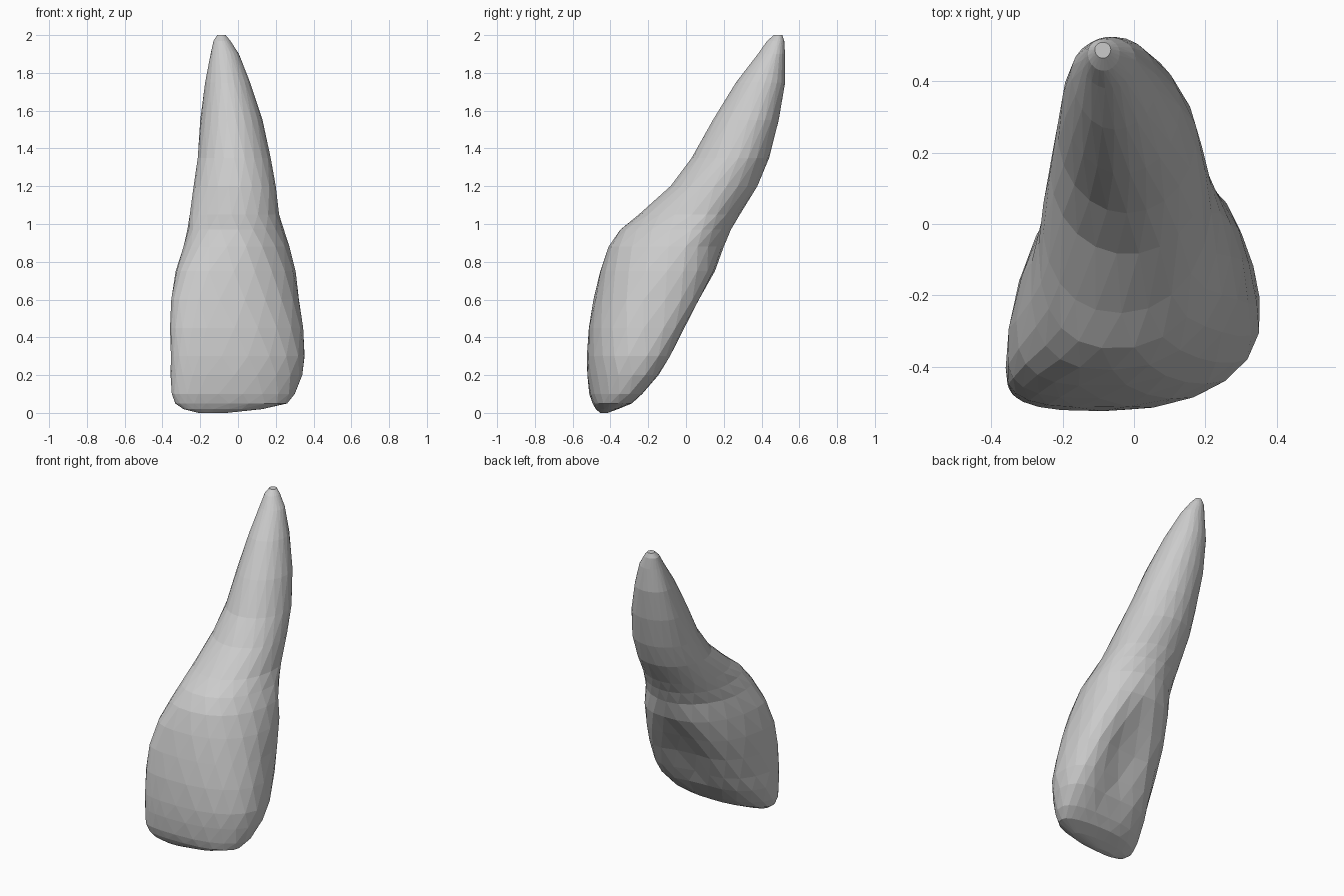
import bpy, bmesh, math

SIDES = 22

# Cross-sections: height, left x, right x, front y, back y, y of left edge, y of right edge
SECTIONS = [
    (0.00, -0.21, -0.06, -0.455, -0.415, -0.44, -0.43),
    (0.02, -0.29, 0.13, -0.477, -0.36, -0.435, -0.40),
    (0.05, -0.332, 0.26, -0.495, -0.285, -0.43, -0.36),
    (0.10, -0.352, 0.303, -0.512, -0.225, -0.43, -0.32),
    (0.20, -0.357, 0.34, -0.523, -0.14, -0.42, -0.28),
    (0.30, -0.357, 0.355, -0.525, -0.08, -0.42, -0.26),
    (0.45, -0.36, 0.345, -0.515, 0.00, -0.40, -0.22),
    (0.60, -0.355, 0.325, -0.49, 0.09, -0.36, -0.17),
    (0.75, -0.33, 0.305, -0.455, 0.17, -0.27, -0.10),
    (0.88, -0.29, 0.275, -0.41, 0.20, -0.15, -0.03),
    (0.97, -0.268, 0.243, -0.35, 0.24, -0.06, 0.03),
    (1.05, -0.257, 0.22, -0.25, 0.285, 0.02, 0.08),
    (1.20, -0.235, 0.20, -0.085, 0.38, 0.15, 0.15),
    (1.35, -0.215, 0.175, 0.03, 0.44, 0.26, 0.25),
    (1.55, -0.20, 0.13, 0.14, 0.492, 0.36, 0.33),
    (1.75, -0.175, 0.065, 0.265, 0.525, 0.43, 0.40),
    (1.90, -0.145, 0.005, 0.38, 0.525, 0.46, 0.46),
    (1.97, -0.13, -0.04, 0.43, 0.52, 0.48, 0.48),
    (2.00, -0.11, -0.065, 0.465, 0.51, 0.49, 0.49),
]


def section_point(row, angle):
    """Point on a rounded, skewed section; the crown is boxy and hollow at the back."""
    z, xl, xr, yf, yb, yl, yr = row
    c, s = math.cos(angle), math.sin(angle)
    crown = max(0.0, min(1.0, (1.15 - z) / 0.35))
    low = max(0.0, min(1.0, (0.5 - z) / 0.3))
    hollow = math.sin(math.pi * (z - 0.04) / 0.80) if 0.04 < z < 0.84 else 0.0
    front = s < 0
    if front:
        n = 2.0 + crown * (1.0 if c < 0 else 0.2)
        skew = -0.12 * crown
    else:
        n = 2.0 - 0.15 * crown + hollow * (0.2 if c < 0 else 0.8)
        n += 0.0 if c < 0 else 0.4 * low
        skew = 0.03 * crown
    a, b = abs(c) ** (2 / n), abs(s) ** (2 / n)
    mid = (xl + xr) / 2 + skew * (xr - xl)
    x_edge, y_edge = (xr, yr) if c > 0 else (xl, yl)
    y_far = yf if front else yb + 0.05 * hollow
    x = mid + (x_edge - mid) * a
    y = y_edge + (y_far - y_edge) * b
    if not front:
        y -= 0.10 * hollow * math.exp(-(a / 0.55) ** 2)
    return x, y, z


# Tooth: crown and root lofted as one closed body
bm = bmesh.new()
rings = []
for i, row in enumerate(SECTIONS):
    shift = 0.5 * (i % 2)
    rings.append([bm.verts.new(section_point(row, 2 * math.pi * (k + shift) / SIDES))
                  for k in range(SIDES)])

# Alternating triangles between the staggered rings
for i in range(len(rings) - 1):
    lo, hi = rings[i], rings[i + 1]
    for k in range(SIDES):
        j = (k + 1) % SIDES
        if i % 2 == 0:
            bm.faces.new((lo[k], lo[j], hi[k]))
            bm.faces.new((lo[j], hi[j], hi[k]))
        else:
            bm.faces.new((lo[k], lo[j], hi[j]))
            bm.faces.new((lo[k], hi[j], hi[k]))

# Biting edge and root tip caps
bm.faces.new(rings[0][::-1])
bm.faces.new(rings[-1])
bmesh.ops.recalc_face_normals(bm, faces=bm.faces)

mesh = bpy.data.meshes.new("incisor_tooth")
bm.to_mesh(mesh)
bm.free()
tooth = bpy.data.objects.new("incisor_tooth", mesh)
bpy.context.collection.objects.link(tooth)
